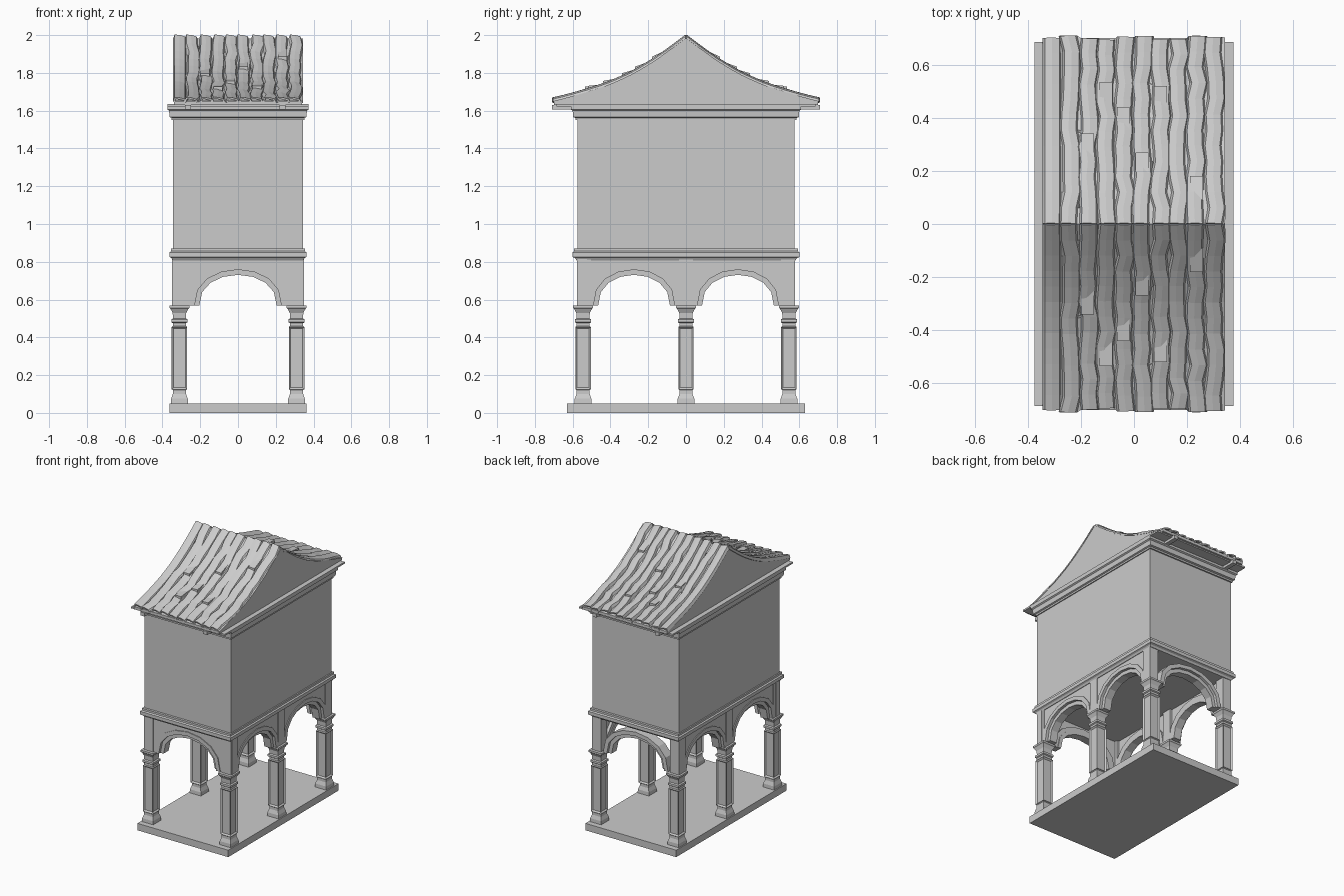
import bpy, bmesh, math, random

random.seed(4)
cube = bpy.data.objects.get("Cube")
if cube:
    bpy.data.objects.remove(cube)

stone = bpy.data.materials.new("grey_stone")
stone.use_nodes = True
GREY = (0.6, 0.6, 0.6, 1)
stone.diffuse_color = GREY
stone.node_tree.nodes["Principled BSDF"].inputs["Base Color"].default_value = GREY


def finish(name, bm):
    bmesh.ops.recalc_face_normals(bm, faces=bm.faces)
    mesh = bpy.data.meshes.new(name)
    bm.to_mesh(mesh)
    bm.free()
    mesh.materials.append(stone)
    obj = bpy.data.objects.new(name, mesh)
    bpy.context.collection.objects.link(obj)
    return obj


def loft(name, rings, cx=0, cy=0, panel=None):
    """Stack of rectangles (half x, half y, z); panel = z of faces to inset."""
    bm = bmesh.new()
    loops = [[bm.verts.new((cx + sx * hx, cy + sy * hy, z))
              for sx, sy in ((-1, -1), (1, -1), (1, 1), (-1, 1))]
             for hx, hy, z in rings]
    bm.faces.new(loops[0])
    bm.faces.new(loops[-1])
    for a, b in zip(loops, loops[1:]):
        for i in range(4):
            j = (i + 1) % 4
            bm.faces.new((a[i], a[j], b[j], b[i]))
    bmesh.ops.recalc_face_normals(bm, faces=bm.faces)
    if panel:
        sides = [f for f in bm.faces if abs(f.calc_center_median().z - panel) < 0.02]
        bmesh.ops.inset_individual(bm, faces=sides, thickness=0.013, depth=-0.01)
    return finish(name, bm)


def prism(name, outline, place, d0, d1):
    """Extrude a (u, z) outline between two depths, placed by a function."""
    bm = bmesh.new()
    a = [bm.verts.new(place(u, z, d0)) for u, z in outline]
    b = [bm.verts.new(place(u, z, d1)) for u, z in outline]
    bm.faces.new(a)
    bm.faces.new(b)
    for i in range(len(a)):
        j = (i + 1) % len(a)
        bm.faces.new((a[i], a[j], b[j], b[i]))
    return finish(name, bm)


# Floor slab
loft("floor_slab", [(0.363, 0.63, 0), (0.363, 0.63, 0.05)])

# Columns with recessed shaft panels
COLUMN = [(0.045, 0.05), (0.044, 0.075), (0.035, 0.1), (0.035, 0.12), (0.041, 0.125),
          (0.041, 0.455), (0.035, 0.46), (0.035, 0.475), (0.043, 0.48), (0.043, 0.495),
          (0.034, 0.5), (0.036, 0.53), (0.047, 0.55), (0.052, 0.555), (0.052, 0.568)]
for side in (-1, 1):
    for y in (-0.545, 0, 0.545):
        loft("column", [(h, h, z) for h, z in COLUMN], side * 0.31, y, panel=0.29)

# Arcade: stepped arch rings with spandrels
SPRING, TOP = 0.568, 0.815


def arch(centre, half, rise, steps=8):
    pts = []
    for i in range(steps + 1):
        t = math.pi * i / steps
        pts.append((centre - half * math.cos(t), SPRING + rise * math.sin(t) ** 0.85))
    return pts


def bay(place, face, centre, left, right, opening, filled=True):
    inner = arch(centre, opening, 0.163)
    middle = arch(centre, opening + 0.025, 0.19)
    outer = arch(centre, opening + 0.055, 0.218)
    prism("arch_inner_ring", inner + middle[::-1], place, face - 0.075, face - 0.018)
    prism("arch_outer_ring", middle + outer[::-1], place, face - 0.07, face + 0.002)
    if filled:
        outline = [(left, SPRING), *outer, (right, SPRING), (right, TOP), (left, TOP)]
        prism("spandrel", outline, place, face - 0.05, face - 0.004)


def end_place(s):
    return lambda u, z, d: (u, s * d, z)


def side_place(s):
    return lambda u, z, d: (s * d, u, z)


for s in (-1, 1):
    bay(end_place(s), 0.575, 0, -0.35, 0.35, 0.205, filled=(s < 0))
    for c in (-0.275, 0.275):
        bay(side_place(s), 0.345, c, c - 0.275, c + 0.275, 0.19)
    for y in (-0.54, 0, 0.54):
        loft("arcade_post", [(0.035, 0.036, SPRING), (0.035, 0.036, TOP)], s * 0.312, y)

# Lower moulding, upper storey and cornice
loft("lower_moulding", [(0.345, 0.58, 0.808), (0.352, 0.588, 0.82), (0.363, 0.602, 0.826),
                        (0.363, 0.602, 0.85), (0.354, 0.592, 0.856), (0.354, 0.592, 0.87)])
loft("upper_storey", [(0.345, 0.575, 0.85), (0.345, 0.575, 1.58)])
loft("cornice", [(0.352, 0.585, 1.55), (0.352, 0.585, 1.562), (0.362, 0.598, 1.566),
                 (0.365, 0.6, 1.6), (0.374, 0.61, 1.606), (0.374, 0.61, 1.632)])
loft("eave_plate", [(0.374, 0.685, 1.622), (0.374, 0.685, 1.634)])

# Eave brackets
for s in (-1, 1):
    for x in (-0.265, 0.235):
        loft("eave_bracket", [(0.016, 0.06, 1.605), (0.016, 0.06, 1.63)], x, s * 0.65)

# Concave roof line and gable block
CURVE = [(0, 1.975), (0.1, 1.9), (0.2, 1.832), (0.3, 1.776), (0.4, 1.731),
         (0.5, 1.697), (0.6, 1.668), (0.7, 1.642)]


def roof_z(y):
    y = min(abs(y), 0.699)
    i = int(y * 10)
    (y0, z0), (y1, z1) = CURVE[i], CURVE[i + 1]
    return z0 + (z1 - z0) * (y - y0) / (y1 - y0)


slope = [(y, z + 0.008) for y, z in CURVE]
gable = [(-y, z) for y, z in slope[:0:-1]] + slope + [(0.7, 1.63), (-0.7, 1.63)]
prism("gable", gable, side_place(1), -0.34, 0.34)

# Wavy tile rows, each a raised strip between narrow grooves
STRIPS, ROWS, PITCH = 10, 12, 0.068
SECTION = [(0, 0.004), (0.007, 0.024), (0.03, 0.022), (0.056, 0.015), (0.062, 0.004)]
waves = [[random.uniform(-0.009, 0.009) for _ in range(ROWS + 1)] for _ in range(STRIPS + 1)]
for s in (-1, 1):
    bm = bmesh.new()
    grid = []
    for r in range(ROWS + 1):
        line = []
        for k in range(STRIPS):
            for dx, dz in SECTION:
                reach = 0.7 + 0.008 * math.sin(k * 1.7)
                y = reach * r / ROWS
                x = -0.34 + k * PITCH + dx + waves[k][r] * (0 < k)
                line.append(bm.verts.new((x, s * y, roof_z(y) + dz)))
        line.append(bm.verts.new((0.343, s * 0.7 * r / ROWS, roof_z(0.7 * r / ROWS) + 0.004)))
        grid.append(line)
    for a, b in zip(grid, grid[1:]):
        for i in range(len(a) - 1):
            bm.faces.new((a[i], a[i + 1], b[i + 1], b[i]))
    tiles = finish("roof_tiles", bm)
    solid = tiles.modifiers.new("thickness", "SOLIDIFY")
    solid.thickness = 0.01
    solid.offset = 0

    # Lifted tile ends
    for x, y in ((-0.105, 0.535), (-0.04, 0.44), (0.03, 0.27),
                 (0.235, 0.18), (0.1, 0.52), (-0.175, 0.34)):
        up = y - 0.09
        wedge = [(s * up, roof_z(up) + 0.012), (s * up, roof_z(up) + 0.02),
                 (s * y, roof_z(y) + 0.04), (s * y, roof_z(y) + 0.012)]
        prism("lifted_tile", wedge, side_place(1), x - 0.024, x + 0.024)
